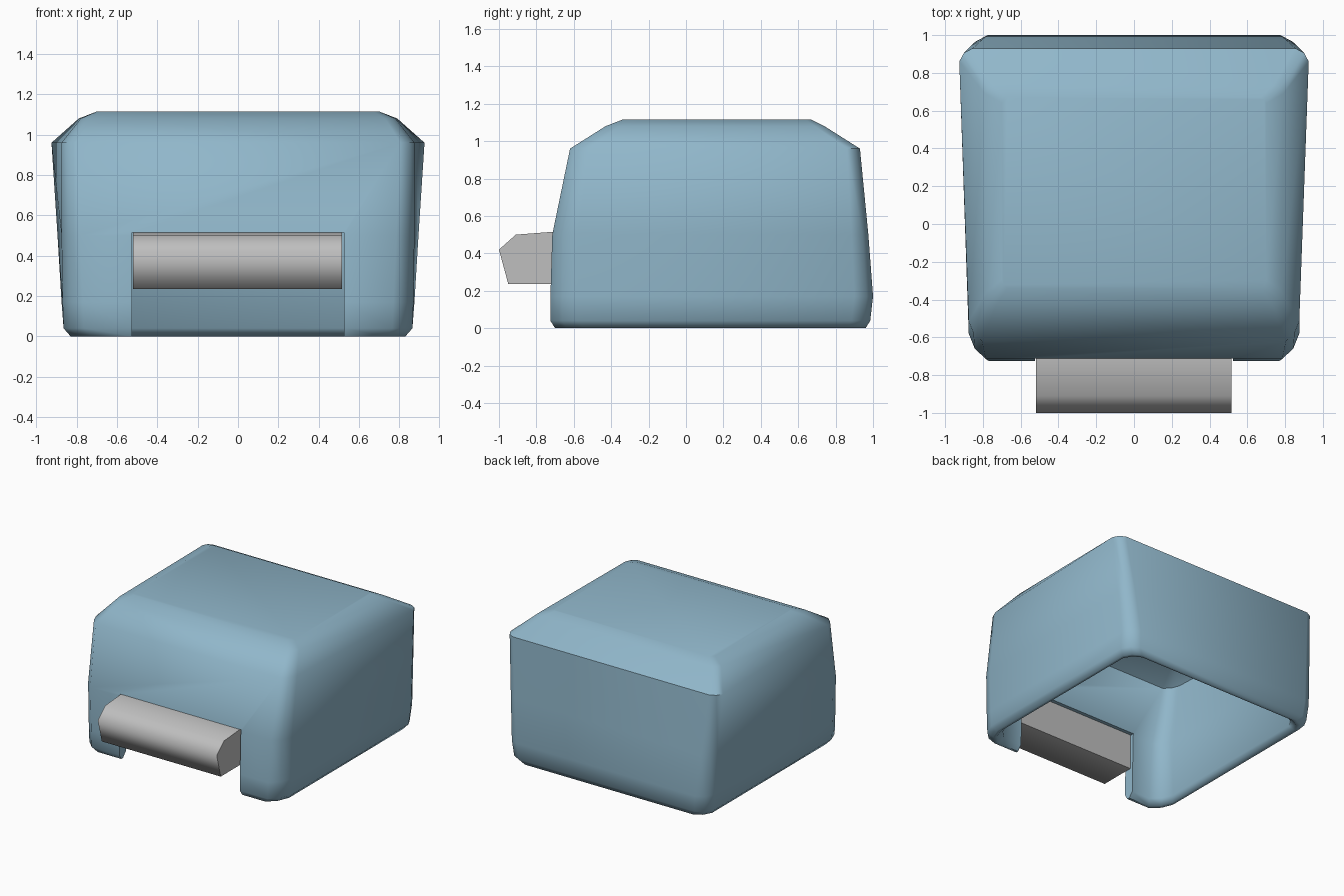
import bpy, bmesh, math

if "Cube" in bpy.data.objects:
    bpy.data.objects.remove(bpy.data.objects["Cube"])


def material(name, rgb):
    m = bpy.data.materials.new(name)
    m.diffuse_color = (*rgb, 1)
    m.use_nodes = True
    m.node_tree.nodes["Principled BSDF"].inputs["Base Color"].default_value = m.diffuse_color
    return m


def make_object(name, bm, mat):
    bmesh.ops.recalc_face_normals(bm, faces=bm.faces)
    me = bpy.data.meshes.new(name)
    bm.to_mesh(me)
    bm.free()
    ob = bpy.data.objects.new(name, me)
    bpy.context.collection.objects.link(ob)
    if mat:
        me.materials.append(mat)
    return ob


def smooth(ob, angle):
    bpy.ops.object.select_all(action='DESELECT')
    ob.select_set(True)
    bpy.context.view_layer.objects.active = ob
    bpy.ops.object.shade_smooth_by_angle(angle=math.radians(angle))


def ring(bm, z, y0, y1, wf, wb, c, inset=0):
    """Trapezoid outline with rounded corners; the front corners are longer."""
    y0, y1, wf, wb = y0 + inset, y1 - inset, wf - inset, wb - inset
    cf = c * 1.5
    half = [(wf - c, y0), (wf - c * .35, y0 + cf * .42), (wf, y0 + cf),
            (wb, y1 - c), (wb - c * .35, y1 - c * .35), (wb - c, y1)]
    pts = half + [(-x, y) for x, y in reversed(half)]
    return [bm.verts.new((x, y, z)) for x, y in pts]


blue = material("soft_blue", (0.28, 0.47, 0.59))
grey = material("light_grey", (0.52, 0.52, 0.52))

# hollow body: outer rings from top to rim, then inner rings back up
outer = [(1.115, -.34, .67, .70, .70, .03),
         (1.08, -.43, .74, .78, .79, .05),
         (.96, -.62, .93, .875, .925, .07),
         (.50, -.715, .975, .875, .895, .09),
         (.17, -.725, 1.0, .87, .875, .10),
         (.04, -.725, .985, .865, .865, .10),
         (0, -.70, .96, .83, .83, .10)]
inner = [(0, -.70, .96, .83, .83, .10, .02),
         (.04, -.725, .985, .865, .865, .10, .08),
         (.50, -.715, .975, .875, .895, .09, .08),
         (.92, -.62, .93, .875, .925, .07, .09),
         (1.035, -.34, .67, .70, .70, .03, .03)]
bm = bmesh.new()
rings = [ring(bm, *r) for r in outer + inner]
for a, b in zip(rings, rings[1:]):
    n = len(a)
    for i in range(n):
        j = (i + 1) % n
        bm.faces.new((a[i], a[j], b[j], b[i]))
bm.faces.new(rings[0])
bm.faces.new(rings[-1])
body = make_object("body_shell", bm, blue)

# notch through the lower front wall
bm = bmesh.new()
bmesh.ops.create_cube(bm, size=1)
for v in bm.verts:
    v.co = (v.co.x * 1.05, -.75 + v.co.y * .5, .2075 + v.co.z * .615)
cutter = make_object("notch_cutter", bm, None)
cutter.hide_render = True
mod = body.modifiers.new("notch", 'BOOLEAN')
mod.operation = 'DIFFERENCE'
mod.solver = 'EXACT'
mod.object = cutter
bpy.context.view_layer.objects.active = body
bpy.ops.object.modifier_apply(modifier=mod.name)
bpy.data.objects.remove(cutter)
smooth(body, 48)

# faceted bar that fills the top of the notch
profile = [(-1, .42), (-.91, .50), (-.715, .515), (-.66, .515),
           (-.66, .235), (-.95, .235)]
bm = bmesh.new()
ends = [[bm.verts.new((x, y, z)) for y, z in profile] for x in (-.52, .515)]
for e in ends:
    bm.faces.new(e)
for i in range(len(profile)):
    j = (i + 1) % len(profile)
    bm.faces.new((ends[0][i], ends[0][j], ends[1][j], ends[1][i]))
bar = make_object("front_bar", bm, grey)
smooth(bar, 75)
